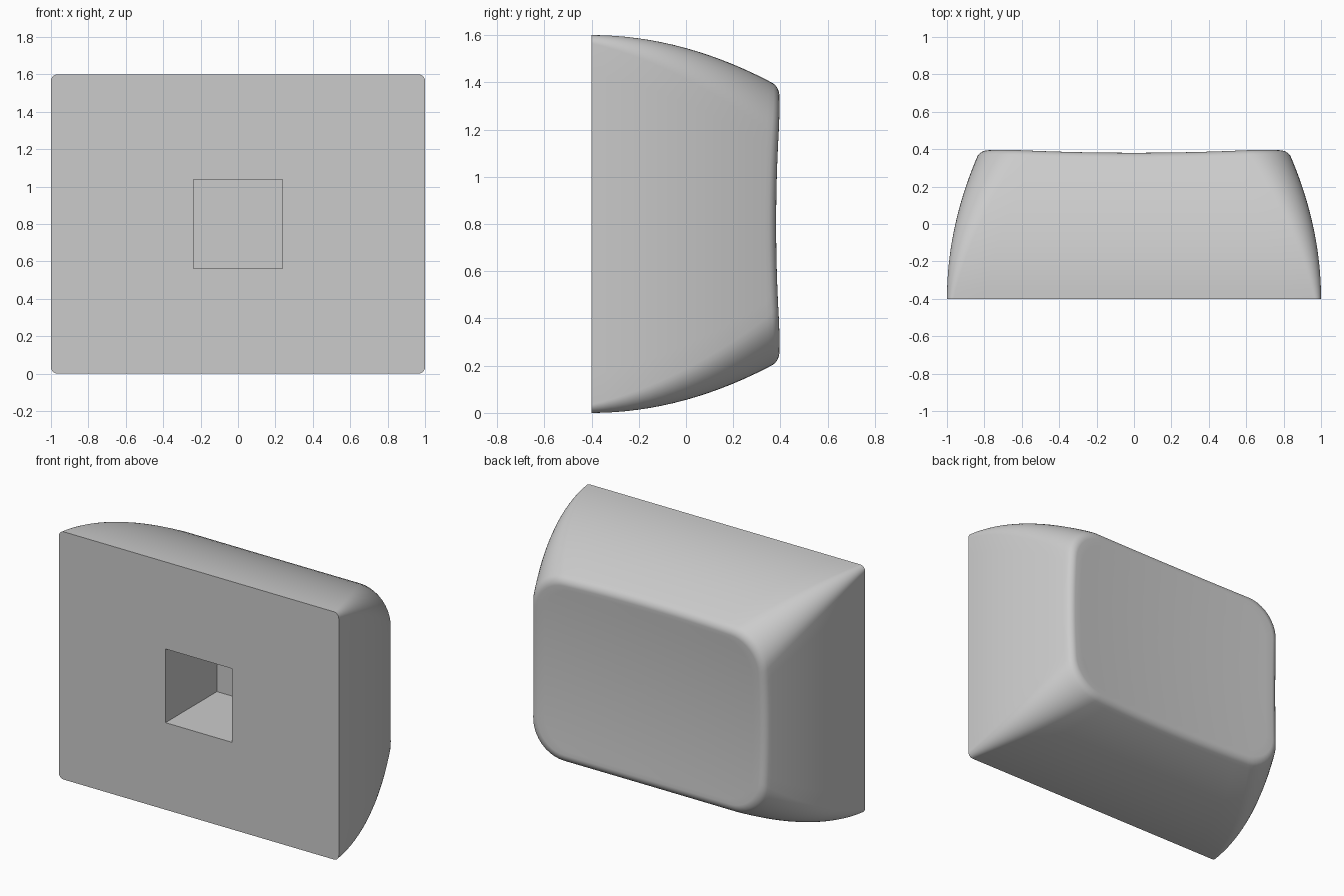
import bpy, bmesh, math
from mathutils import Vector

cube = bpy.data.objects.get("Cube")
if cube:
    bpy.data.objects.remove(cube)

FRONT, BACK, MID_Z = -0.4, 0.4, 0.8
ARC, SIDE = 10, 12          # steps per rounded corner and per straight side


def dish(x, z):
    """Depth of the hollowed back face."""
    return 0.358 + 0.038 * x * x + 0.075 * z * z


def outline(y):
    """Rounded rectangle section at depth y, as (x, z) about the centre."""
    t = y - FRONT
    w, h = 1 - 0.28 * t * t, 0.8 - 0.345 * t * t
    r = 0.035 + 0.24 * t
    pts = []
    for k, (sx, sz) in enumerate([(1, 1), (-1, 1), (-1, -1), (1, -1)]):
        centre = Vector((sx * (w - r), sz * (h - r)))
        for i in range(ARC + 1):
            a = math.pi / 2 * (k + i / ARC)
            pts.append(centre + r * Vector((math.cos(a), math.sin(a))))
        # straight run to the next corner
        nx, nz = [(-1, 1), (-1, -1), (1, -1), (1, 1)][k]
        a = math.pi / 2 * (k + 1)
        end = Vector((nx * (w - r), nz * (h - r))) + r * Vector((math.cos(a), math.sin(a)))
        start = pts[-1].copy()
        pts += [start.lerp(end, i / SIDE) for i in range(1, SIDE)]
    return pts


def add_ring(bm, pts):
    return [bm.verts.new(p) for p in pts]


def bridge(bm, a, b):
    n = len(a)
    for i in range(n):
        bm.faces.new((a[i], a[(i + 1) % n], b[(i + 1) % n], b[i]))


def loop_edges(bm, ring):
    return [bm.edges.get((ring[i - 1], ring[i])) for i in range(len(ring))]


bm = bmesh.new()

# Curved side walls, ending on the dished rim
nominal = outline(BACK)
count = len(nominal)
rings = []
for s in range(17):
    pts = []
    for j in range(count):
        rim = dish(*nominal[j])
        y = FRONT + (rim - FRONT) * s / 16
        x, z = outline(y)[j]
        pts.append((x, y, z + MID_Z))
    rings.append(add_ring(bm, pts))
for a, b in zip(rings, rings[1:]):
    bridge(bm, a, b)

# Dished back face
last = rings[-1]
rim_pts = [v.co.copy() for v in last]
for s in range(1, 10):
    f = 1 - s / 10
    ring = add_ring(bm, [(p.x * f, dish(p.x * f, (p.z - MID_Z) * f),
                          MID_Z + (p.z - MID_Z) * f) for p in rim_pts])
    bridge(bm, last, ring)
    last = ring
centre = bm.verts.new((0, dish(0, 0), MID_Z))
for i in range(count):
    bm.faces.new((last[i - 1], last[i], centre))

# Square blind socket in the flat front
half = 0.238
corners = [(half, half), (-half, half), (-half, -half), (half, -half)]
mouth = add_ring(bm, [(x, FRONT, z + MID_Z) for x, z in corners])
floor = add_ring(bm, [(x, 0.125, z + MID_Z) for x, z in corners])
bridge(bm, mouth, floor)
bm.faces.new(floor)
bmesh.ops.triangle_fill(bm, use_beauty=True,
                        edges=loop_edges(bm, rings[0]) + loop_edges(bm, mouth))

# Soft rim around the dish
bmesh.ops.bevel(bm, geom=loop_edges(bm, rings[-1]), offset=0.035, segments=5,
                profile=0.5, affect='EDGES')
bmesh.ops.recalc_face_normals(bm, faces=bm.faces)

mesh = bpy.data.meshes.new("key_cap")
bm.to_mesh(mesh)
bm.free()
cap = bpy.data.objects.new("key_cap", mesh)
bpy.context.collection.objects.link(cap)

# Plain grey plastic
grey = bpy.data.materials.new("light_grey")
grey.use_nodes = True
colour = (0.6, 0.6, 0.6, 1)
grey.diffuse_color = colour
grey.node_tree.nodes["Principled BSDF"].inputs["Base Color"].default_value = colour
mesh.materials.append(grey)

bpy.ops.object.select_all(action='DESELECT')
cap.select_set(True)
bpy.context.view_layer.objects.active = cap
bpy.ops.object.shade_smooth_by_angle(angle=math.radians(35))
